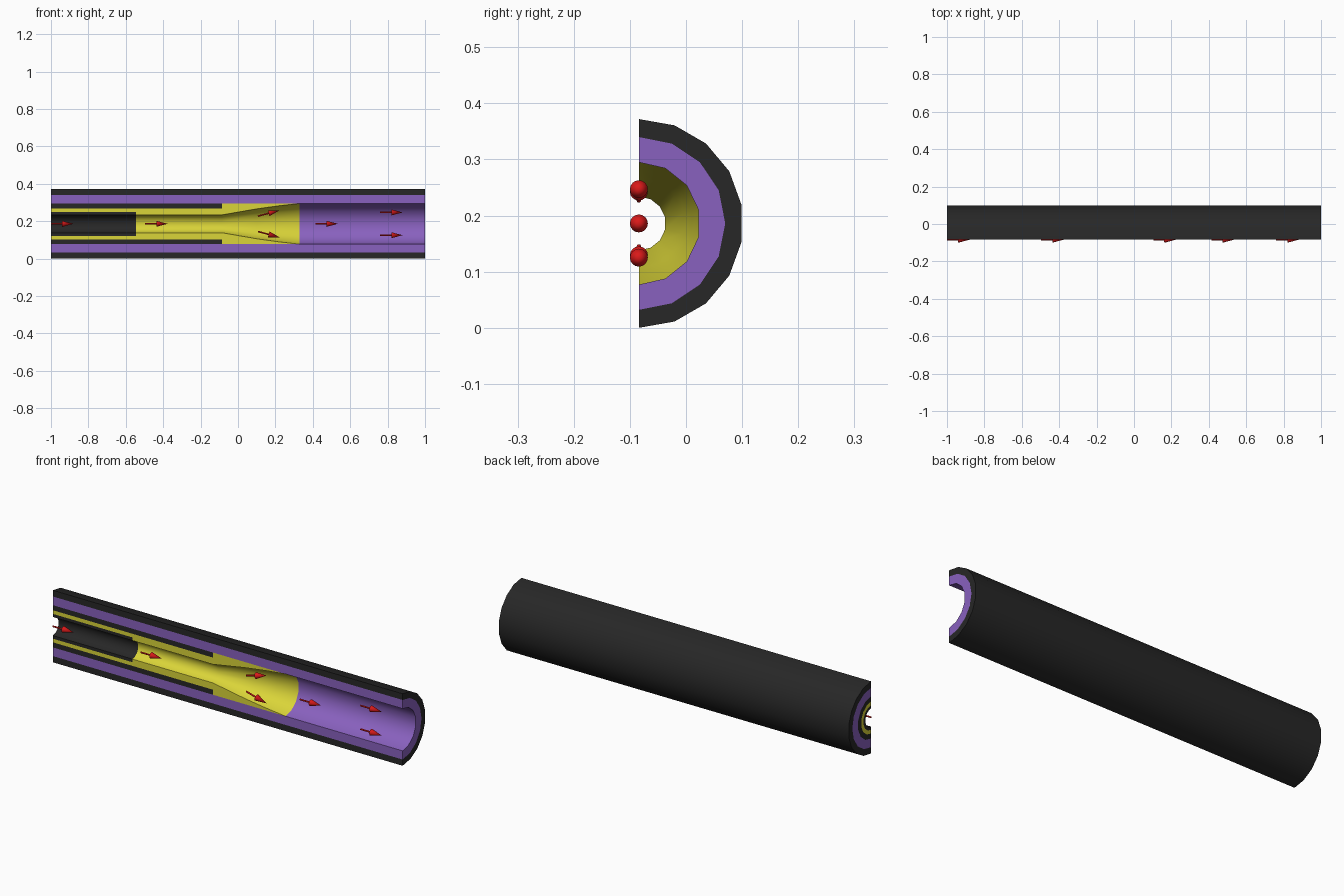
import bpy, bmesh, math
from mathutils import Vector, Matrix

if "Cube" in bpy.data.objects:
    bpy.data.objects.remove(bpy.data.objects["Cube"])

AXIS = Vector((0, -0.084, 0.186))   # common axis, lying in the cut plane


def material(name, rgb):
    m = bpy.data.materials.new(name)
    m.diffuse_color = (*rgb, 1)
    m.use_nodes = True
    m.node_tree.nodes["Principled BSDF"].inputs["Base Color"].default_value = m.diffuse_color
    return m


BLACK = material("black", (0.02, 0.02, 0.02))
PURPLE = material("purple", (0.25, 0.12, 0.52))
YELLOW = material("yellow", (0.70, 0.66, 0.04))
RED = material("red", (0.70, 0.01, 0.01))


def finish(bm, name, mat):
    bmesh.ops.recalc_face_normals(bm, faces=bm.faces)
    me = bpy.data.meshes.new(name)
    bm.to_mesh(me)
    bm.free()
    me.materials.append(mat)
    for p in me.polygons:
        p.use_smooth = True
    me.set_sharp_from_angle(angle=math.radians(29))
    ob = bpy.data.objects.new(name, me)
    bpy.context.collection.objects.link(ob)
    return ob


def half_sleeve(name, mat, profile):
    """Half revolve of a closed (x, radius, segments) profile, closed on the cut plane."""
    bm = bmesh.new()
    rings = []
    for x, r, n in profile:
        ring = []
        for i in range(n + 1):
            a = math.pi * i / n
            ring.append(bm.verts.new(AXIS + Vector((x, r * math.sin(a), r * math.cos(a)))))
        rings.append(ring)
    for a, b in zip(rings, rings[1:] + rings[:1]):
        if profile[rings.index(a)][0] == profile[rings.index(b)][0]:
            bm.faces.new(a + b[::-1])                      # flat end ring
        else:
            for i in range(len(a) - 1):
                bm.faces.new((a[i], a[i + 1], b[i + 1], b[i]))
    bm.faces.new([r[0] for r in rings])                    # cut faces
    bm.faces.new([r[-1] for r in rings])
    return finish(bm, name, mat)


def tube(name, mat, x0, x1, outer, n_out, inner, n_in):
    return half_sleeve(name, mat, [(x0, outer, n_out), (x1, outer, n_out),
                                   (x1, inner, n_in), (x0, inner, n_in)])


def arrow(name, x_tip, dz, tilt=0.0):
    """Flow arrow: thin shaft and cone head, ending at x_tip."""
    bm = bmesh.new()
    for r1, r2, length, mid in ((0.004, 0.004, 0.062, -0.089), (0.016, 0.0, 0.06, -0.03)):
        bmesh.ops.create_cone(bm, cap_ends=True, segments=16, radius1=r1, radius2=r2,
                              depth=length, matrix=Matrix.Translation((0, 0, mid)))
    turn = Matrix.Rotation(math.pi / 2 - tilt, 4, 'Y')
    bm.transform(Matrix.Translation(AXIS + Vector((x_tip, 0, dz))) @ turn)
    return finish(bm, name, RED)


# Nested half sleeves, from the outside in
tube("outer_casing", BLACK, -1, 1, 0.186, 9, 0.154, 8)
tube("liner", PURPLE, -1, 1, 0.154, 8, 0.109, 7)
tube("spacer_sleeve", BLACK, -1, -0.085, 0.109, 7, 0.083, 7)
half_sleeve("flared_nozzle", YELLOW, [
    (-1, 0.083, 7), (-0.085, 0.083, 7), (-0.085, 0.109, 7), (0.33, 0.109, 7),
    (0.215, 0.096, 7), (0.10, 0.080, 7), (-0.085, 0.048, 7), (-0.545, 0.048, 7),
    (-0.545, 0.064, 7), (-1, 0.064, 7)])
tube("inlet_tube", BLACK, -1, -0.545, 0.064, 7, 0.048, 7)

# Flow arrows along the axis, then the diverging and outlet pairs
for i, x in enumerate((-0.88, -0.377, 0.534)):
    arrow(f"axis_arrow_{i + 1}", x, 0)
for side, label in ((1, "upper"), (-1, "lower")):
    arrow(f"diverging_arrow_{label}", 0.222, side * 0.072, side * math.radians(15))
    arrow(f"outlet_arrow_{label}", 0.88, side * 0.061)
